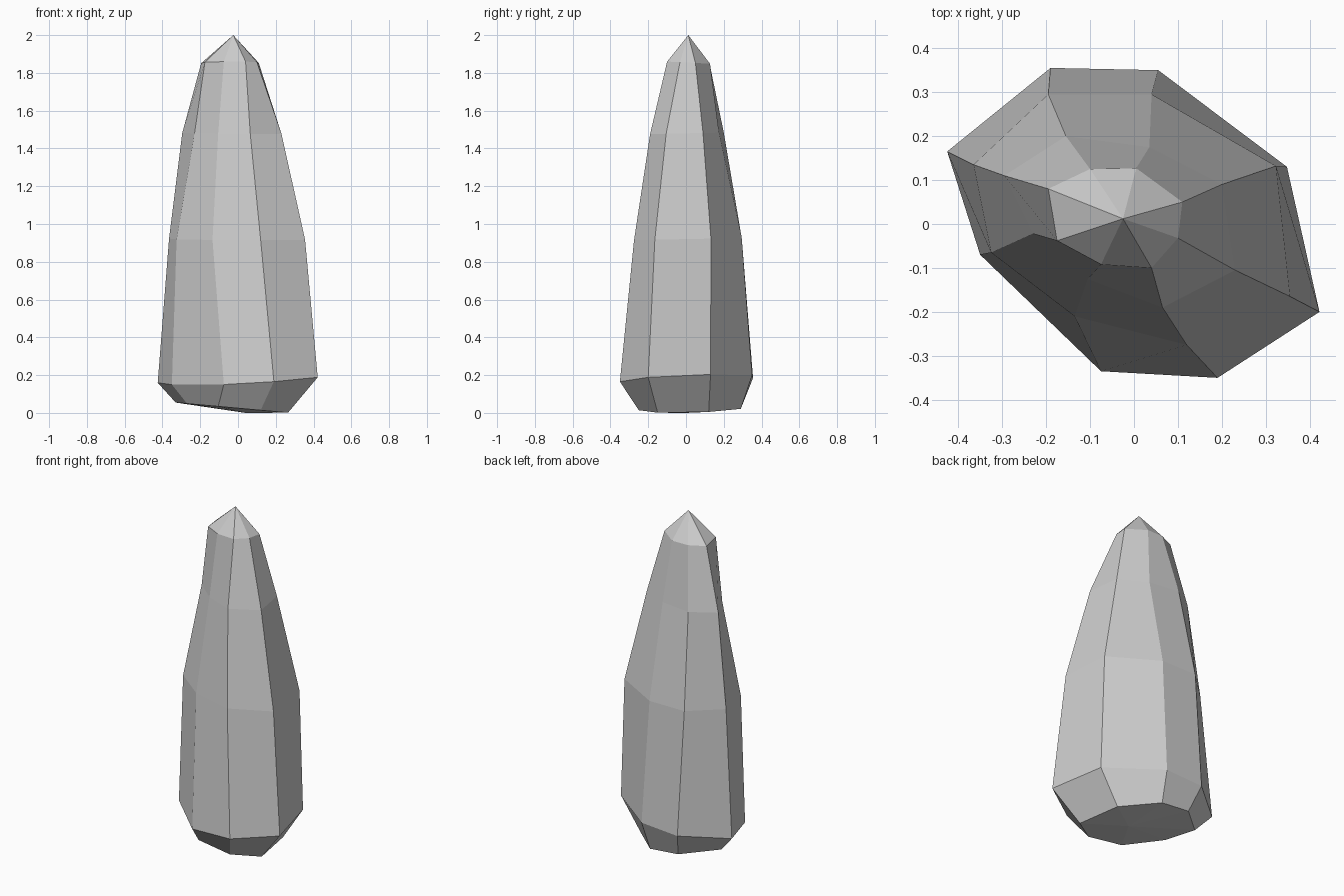
import bpy

# Eight-sided cross-sections, bottom to top: (height, tilt in x, tilt in y, outline)
SECTIONS = [
    (0.025, -0.09, 0.0, [(0.22, 0.12), (0.04, 0.29), (-0.15, 0.29), (-0.33, 0.13),
                         (-0.27, -0.05), (-0.105, -0.23), (0.12, -0.25), (0.265, -0.15)]),
    (0.175, 0.06, 0.06, [(0.348, 0.13), (0.055, 0.35), (-0.19, 0.355), (-0.425, 0.165),
                         (-0.35, -0.07), (-0.075, -0.335), (0.19, -0.35), (0.422, -0.2)]),
    (0.92, 0.0, 0.02, [(0.323, 0.132), (0.04, 0.295), (-0.195, 0.295), (-0.365, 0.135),
                       (-0.325, -0.065), (-0.135, -0.21), (0.12, -0.275), (0.355, -0.165)]),
    (1.48, 0.0, 0.02, [(0.2, 0.09), (0.035, 0.175), (-0.155, 0.2), (-0.295, 0.11),
                       (-0.23, -0.022), (-0.105, -0.125), (0.065, -0.19), (0.23, -0.105)]),
    (1.855, 0.0, -0.05, [(0.11, 0.05), (0.005, 0.127), (-0.1, 0.125), (-0.195, 0.08),
                         (-0.175, -0.038), (-0.075, -0.092), (0.04, -0.1), (0.1, -0.032)]),
]
BASE = (0.04, 0.0, 0.0)
TIP = (-0.025, 0.012, 2.0)
N = 8

# Crystal body: stacked tilted rings
verts = [(x, y, h + tx * x + ty * y) for h, tx, ty, ring in SECTIONS for x, y in ring]
base, tip = len(verts), len(verts) + 1
verts += [BASE, TIP]
faces = []
for i in range(N):
    j = (i + 1) % N
    for k in range(len(SECTIONS) - 1):
        a, b = k * N, (k + 1) * N
        faces.append((a + i, a + j, b + j, b + i))
    # Shallow underside and pointed tip
    faces.append((j, i, base))
    top = (len(SECTIONS) - 1) * N
    faces.append((top + i, top + j, tip))

mesh = bpy.data.meshes.new("crystal_rock")
mesh.from_pydata(verts, [], faces)
mesh.update()
rock = bpy.data.objects.new("crystal_rock", mesh)
bpy.context.collection.objects.link(rock)
